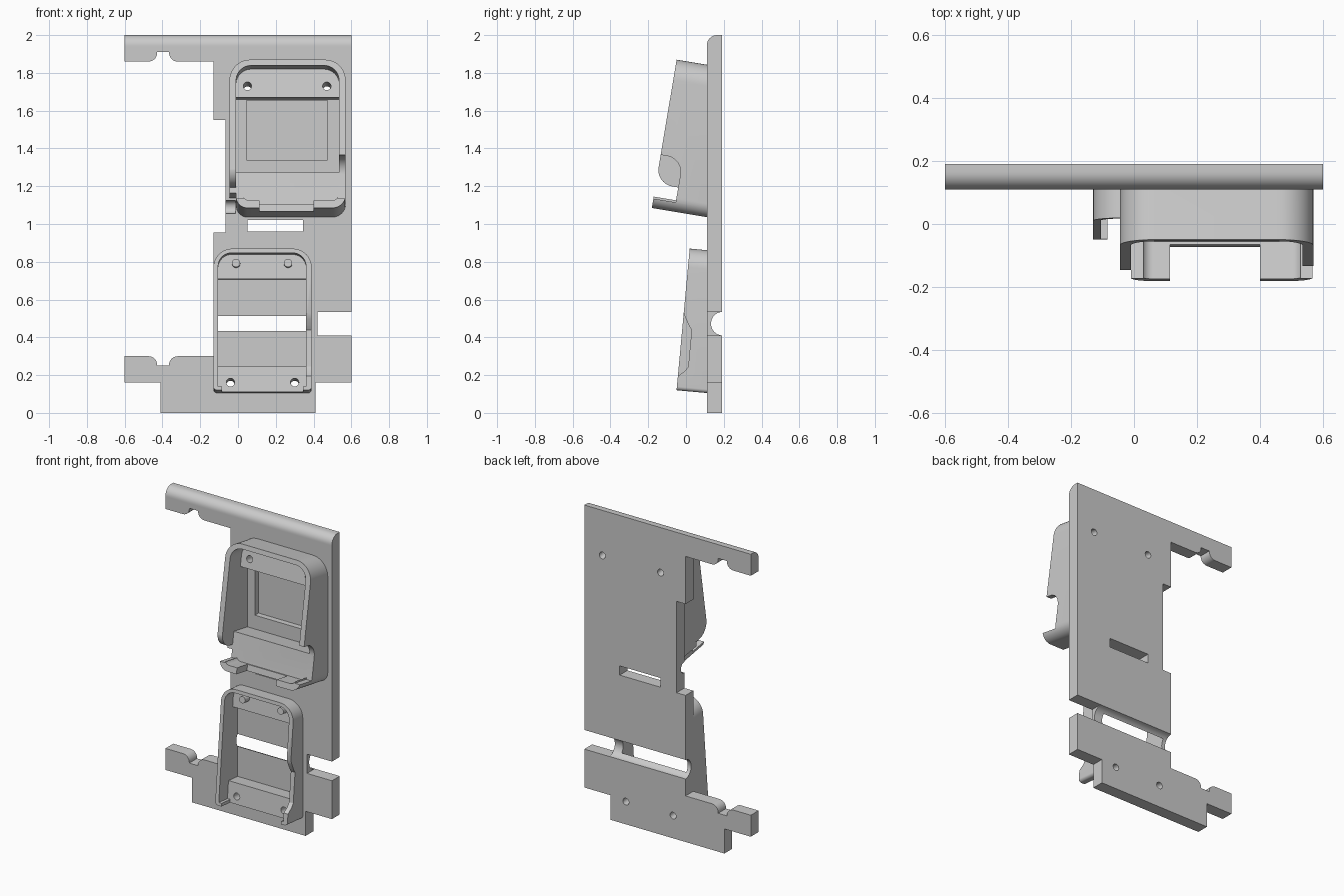
import bpy, bmesh, math
from mathutils import Matrix, Vector

if "Cube" in bpy.data.objects:
    bpy.data.objects.remove(bpy.data.objects["Cube"])


def outline(pts, n=10):
    """Polygon with optional fillet radius as the third value of a point."""
    out = []
    for i, p in enumerate(pts):
        P = Vector(p[:2])
        if len(p) == 2:
            out.append(P)
            continue
        r = p[2]
        d1 = (Vector(pts[i - 1][:2]) - P).normalized()
        d2 = (Vector(pts[(i + 1) % len(pts)][:2]) - P).normalized()
        c = P + r * (d1 + d2)
        for k in range(n + 1):
            a = k / n * math.pi / 2
            out.append(c - r * (d2 * math.cos(a) + d1 * math.sin(a)))
    return out


def prism(name, pts, axis, a, b, frame=Matrix()):
    """Extrude an outline: axis 'y' takes (x, z) points, 'x' takes (y, z)."""
    bm = bmesh.new()
    pos = (lambda p, d: (p[0], d, p[1])) if axis == 'y' else (lambda p, d: (d, p[0], p[1]))
    loop = outline(pts)
    rings = [[bm.verts.new(frame @ Vector(pos(p, d))) for p in loop] for d in (a, b)]
    bm.faces.new(rings[0])
    bm.faces.new(rings[1][::-1])
    n = len(loop)
    for i in range(n):
        j = (i + 1) % n
        bm.faces.new((rings[0][i], rings[0][j], rings[1][j], rings[1][i]))
    bmesh.ops.recalc_face_normals(bm, faces=bm.faces)
    me = bpy.data.meshes.new(name)
    bm.to_mesh(me)
    bm.free()
    ob = bpy.data.objects.new(name, me)
    bpy.context.collection.objects.link(ob)
    return ob


def box(x0, x1, y0, y1, z0, z1, frame=Matrix()):
    return prism("cutter", [(x0, z0), (x1, z0), (x1, z1), (x0, z1)], 'y', y0, y1, frame)


def rod(name, x, z, r, y0, y1, frame):
    pts = [(x + r * math.cos(k * math.pi / 10), z + r * math.sin(k * math.pi / 10)) for k in range(20)]
    return prism(name, pts, 'y', y0, y1, frame)


def combine(ob, tool, op='DIFFERENCE'):
    m = ob.modifiers.new("bool", 'BOOLEAN')
    m.operation, m.solver, m.object = op, 'EXACT', tool
    bpy.context.view_layer.objects.active = ob
    bpy.ops.object.modifier_apply(modifier=m.name)
    bpy.data.objects.remove(tool)


def tilted(y, z, deg):
    return Matrix.Translation((0, y, z)) @ Matrix.Rotation(-math.radians(deg), 4, 'X')


# back plate with notched arms
plate = prism("mounting_plate", [
    (-.41, 0), (.41, 0), (.41, .16), (.6, .16), (.6, 2), (-.6, 2), (-.6, 1.86),
    (-.428, 1.86, .046), (-.428, 1.91), (-.365, 1.91), (-.365, 1.86, .046), (-.13, 1.86),
    (-.13, 1.55), (-.065, 1.55), (-.065, .955), (-.13, .955), (-.13, .30),
    (-.365, .30, .046), (-.365, .25), (-.428, .25), (-.428, .30, .046), (-.6, .30),
    (-.6, .16), (-.41, .16)], 'y', .11, .19)
# rounded front top edge
combine(plate, prism("cutter", [(.05, 1.94), (.11, 1.94), (.11, 2, .055), (.18, 2), (.18, 2.05),
                                (.05, 2.05)], 'x', -.7, .7))

# upper tray: walls, recess, wall cut-outs, two tabs
U = tilted(-.181, 1.085, 9.5)
upper = prism("upper_tray", [
    (-.01, 0, .06), (.57, 0, .07), (.57, .796, .11), (-.045, .796, .11), (-.045, .1), (-.01, .1)],
    'y', 0, .6, U)
combine(upper, prism("cutter", [
    (.025, .04, .035), (.535, .04, .04), (.535, .765, .08), (-.01, .765, .08), (-.01, .1), (.025, .1)],
    'y', -.1, .12, U))
combine(upper, box(.115, .40, -.1, .11, -.1, .06, U))
combine(upper, prism("cutter", [(-.05, .05), (.12, .05), (.12, .285, .085), (-.05, .285)],
                     'x', .53, .7, U))
combine(upper, prism("cutter", [(-.05, .05), (.12, .05), (.12, .13), (-.001, .13, .09),
                                (-.001, .23), (-.05, .23)], 'x', -.2, .03, U))

# lower tray: walls, open bottom, dipped right wall
L = tilted(-.05, .12, 5.3)
lower = prism("lower_tray", [
    (-.13, 0, .02), (.39, 0, .02), (.39, .753, .1), (-.13, .753, .1)], 'y', 0, .5, L)
combine(lower, prism("cutter", [
    (-.085, -.1), (.345, -.1), (.345, .02), (.36, .02), (.36, .73, .07), (-.105, .73, .07),
    (-.105, .02), (-.085, .02)], 'y', -.1, .09, L))
combine(lower, prism("cutter", [(-.03, .05), (0, .075), (.035, .105), (.05, .13), (.05, .325),
                                (.035, .345), (.015, .38), (0, .41), (-.03, .44)], 'x', .355, .5, L))

# trim the trays inside the plate and merge them
for tray in (upper, lower):
    combine(tray, box(-1, 1, .15, 1.5, -1, 3))
    combine(plate, tray, 'UNION')

# pockets behind the ledges
combine(plate, prism("cutter", [(-.2, 1.71), (.11, 1.658), (.11, 1.25), (-.2, 1.302)], 'x', -.01, .535))
combine(plate, box(.045, .475, 0, .147, 1.34, 1.655))
combine(plate, prism("cutter", [(-.1, .728), (.147, .705), (.147, .236), (-.1, .259)], 'x', -.105, .36))

# rear round groove, side slot, centre slot, small edge groove
combine(plate, prism("cutter", [(.1325, .41, .062), (.1325, .535, .062), (.25, .535), (.25, .41)],
                     'x', -.7, .7))
combine(plate, box(.42, .7, 0, .3, .41, .535))
combine(plate, box(.05, .345, 0, .3, .96, 1.02))
combine(plate, prism("cutter", [(.05, 1.055), (.145, 1.055, .034), (.145, 1.125, .034), (.05, 1.125)],
                     'x', -.2, -.012))

# screw holes
for x, z, frame in ((.05, .674, U), (.47, .674, U), (-.04, .05, L), (.30, .05, L)):
    combine(plate, rod("cutter", x, z, .022, 0, .6, frame))

# pegs on the lower tray
pegs = [rod("tray_peg", x, .681, .022, .045, .1, L) for x in (-.01, .265)]

# smooth curved walls, keep sharp edges
for ob in [plate] + pegs:
    bpy.ops.object.select_all(action='DESELECT')
    ob.select_set(True)
    bpy.context.view_layer.objects.active = ob
    bpy.ops.object.shade_smooth_by_angle(angle=math.radians(30))
plate.name = "mounting_plate_with_trays"
